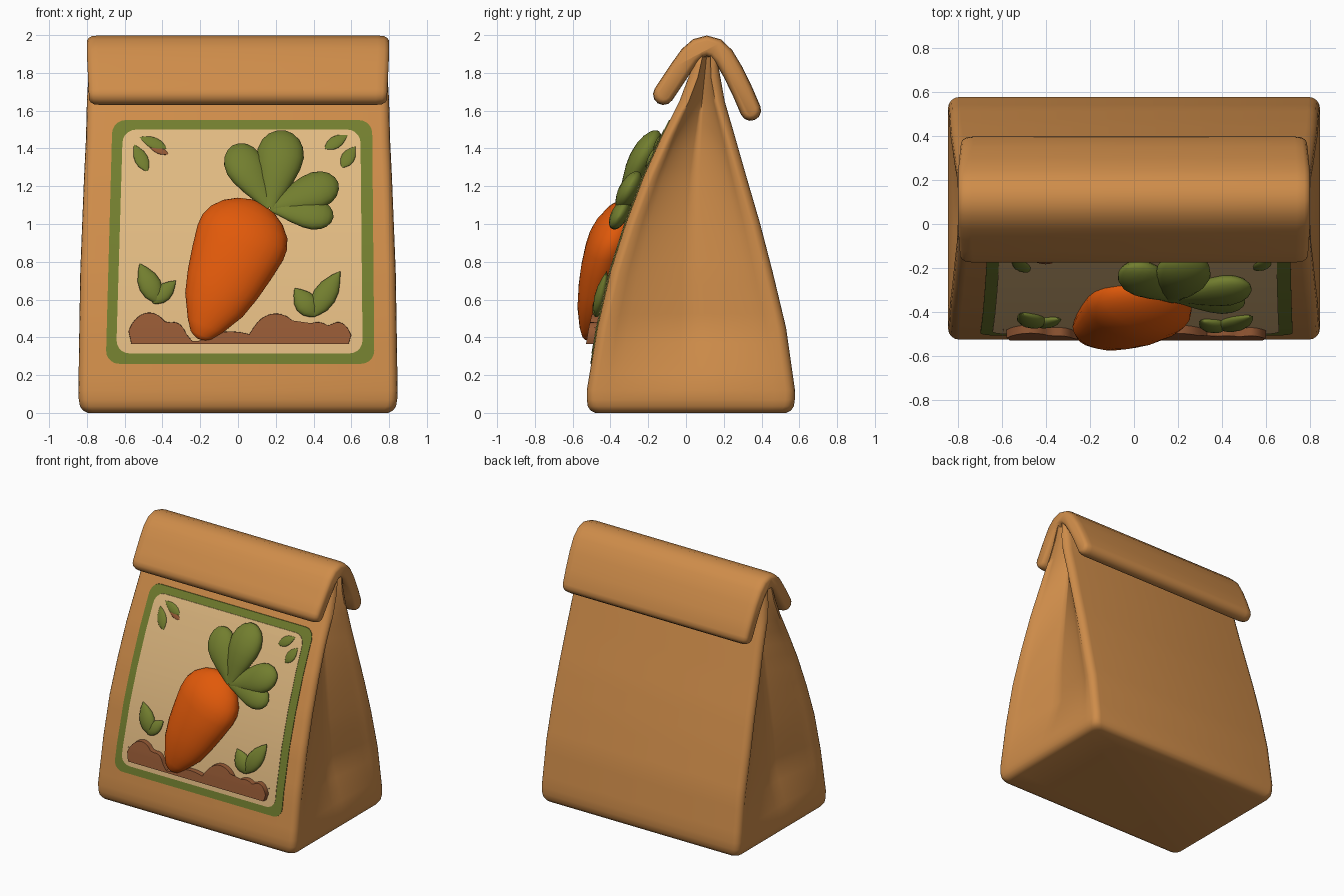
import bpy, bmesh, math
from mathutils import Vector

if "Cube" in bpy.data.objects:
    bpy.data.objects.remove(bpy.data.objects["Cube"])


def material(name, r, g, b):
    m = bpy.data.materials.new(name)
    m.use_nodes = True
    m.diffuse_color = (r, g, b, 1)
    m.node_tree.nodes["Principled BSDF"].inputs["Base Color"].default_value = (r, g, b, 1)
    return m


KRAFT = material("kraft paper", .62, .264, .068)
CREAM = material("cream label", .75, .49, .22)
GREEN = material("leaf green", .168, .208, .028)
ORANGE = material("carrot orange", .75, .10, .003)
SOIL = material("soil brown", .30, .10, .035)

# Bag stations: height, front y, back y, half width, gusset depth
STATIONS = [(0, -.525, .575, .84, 0), (.12, -.525, .577, .845, 0), (.45, -.47, .53, .84, .10),
            (.75, -.40, .458, .835, .11), (1.0, -.32, .393, .825, .12), (1.25, -.225, .32, .815, .13),
            (1.45, -.135, .263, .805, .13), (1.65, -.035, .205, .80, .12), (1.9, .06, .16, .785, .05)]


def station(z):
    """Bag measurements at any height."""
    for a, b in zip(STATIONS, STATIONS[1:]):
        if z <= b[0]:
            break
    t = (z - a[0]) / (b[0] - a[0])
    return [p + (q - p) * t for p, q in zip(a, b)][1:]


def on_front(x, z, lift):
    """Point standing out from the sloping front by lift."""
    return Vector((x, station(z)[0] - lift, z))


def finish(name, bm, mat, angle=50):
    bmesh.ops.recalc_face_normals(bm, faces=bm.faces)
    mesh = bpy.data.meshes.new(name)
    bm.to_mesh(mesh)
    bm.free()
    mesh.materials.append(mat)
    ob = bpy.data.objects.new(name, mesh)
    bpy.context.collection.objects.link(ob)
    bpy.ops.object.select_all(action='DESELECT')
    ob.select_set(True)
    bpy.context.view_layer.objects.active = ob
    bpy.ops.object.shade_smooth_by_angle(angle=math.radians(angle))


def loft(name, rings, mat, angle=50):
    """Skin a row of equal closed rings and cap both ends."""
    bm = bmesh.new()
    rows = [[bm.verts.new(p) for p in ring] for ring in rings]
    n = len(rows[0])
    for a, b in zip(rows, rows[1:]):
        for i in range(n):
            bm.faces.new((a[i], a[(i + 1) % n], b[(i + 1) % n], b[i]))
    bm.faces.new(rows[0])
    bm.faces.new(rows[-1])
    finish(name, bm, mat, angle)


def plate(name, outline, lift, mat, rounding=()):
    """Outline (x, z) draped over the bag front; rounding lists (inset, lift) steps inward."""
    bm = bmesh.new()
    bm.faces.new([bm.verts.new((x, 0, z)) for x, z in outline])
    for s in STATIONS:
        bmesh.ops.bisect_plane(bm, geom=bm.verts[:] + bm.edges[:] + bm.faces[:],
                               plane_co=(0, 0, s[0]), plane_no=(0, 0, 1))
    lifts = {v: -.01 for v in bm.verts}
    out = bmesh.ops.extrude_face_region(bm, geom=bm.faces[:], use_keep_orig=True)["geom"]
    front = [f for f in out if isinstance(f, bmesh.types.BMFace)]
    lifts.update((v, lift) for f in front for v in f.verts)
    for inset, height in rounding:
        bmesh.ops.inset_region(bm, faces=front, thickness=inset, use_even_offset=True)
        lifts.update((v, height) for f in front for v in f.verts)
    for v, d in lifts.items():
        v.co = on_front(v.co.x, v.co.z, d)
    finish(name, bm, mat)


def drop(name, start, end, radius, profile, lift, flat, mat):
    """Flattened round body from start to end, lying on the bag front."""
    a, b = Vector(start), Vector(end)
    side = Vector((a.y - b.y, b.x - a.x)).normalized()
    rings = []
    for t, r in profile:
        ring = []
        for k in range(24):
            ang = k * math.tau / 24
            p = a.lerp(b, t) + side * r * radius * math.cos(ang)
            ring.append(on_front(p.x, p.y, lift + flat * r * radius * math.sin(ang)))
        rings.append(ring)
    loft(name, rings, mat)


# Paper bag body with rounded corners and folded-in sides
def bag_ring(z, inset):
    f, b, w, depth = station(z)
    f, b, w = f + inset, b - inset, w - inset
    r = min(.05, .3 * (b - f))
    arc = [(math.sin(i * math.pi / 8), math.cos(i * math.pi / 8)) for i in range(5)]
    half = [(w - r + r * s, f + r - r * c) for s, c in arc]
    for i in range(1, 16):
        t = i / 16
        edge = 1 - abs(2 * t - 1)
        d = min(depth * edge ** .7, max(0, z - .1) * .32)
        half.append((w - d, f + r + (b - f - 2 * r) * t))
    half += [(w - r + r * s, b - r + r * c) for s, c in reversed(arc)]
    return [(x, y, z) for x, y in half] + [(-x, y, z) for x, y in reversed(half)]


levels = [(0, .045), (.012, .02), (.035, .005), (.07, 0)]
for lo, hi in zip(STATIONS[1:], STATIONS[2:]):
    levels += [(lo[0] + (hi[0] - lo[0]) * i / 4, 0) for i in range(4)]
loft("bag_body", [bag_ring(z, i) for z, i in levels + [(1.9, 0)]], KRAFT, 85)

# Rolled top draped over the bag mouth
SPINE = [Vector(p) for p in ((-.119, 1.686), (-.08, 1.745), (-.03, 1.82), (.02, 1.89), (.065, 1.93),
                             (.11, 1.942), (.155, 1.93), (.2, 1.887), (.25, 1.803), (.3, 1.70), (.342, 1.602))]


def fold_ring(x, half):
    last = len(SPINE) - 1
    along = [(SPINE[min(i + 1, last)] - SPINE[max(i - 1, 0)]).normalized() * half for i in range(last + 1)]
    across = [Vector((-d.y, d.x)) for d in along]
    turn = [(math.cos(k * math.pi / 6), math.sin(k * math.pi / 6)) for k in range(1, 6)]
    loop = [p + n for p, n in zip(SPINE, across)]
    loop += [SPINE[-1] + across[-1] * c + along[-1] * s for c, s in turn]
    loop += [p - n for p, n in reversed(list(zip(SPINE, across)))]
    loop += [SPINE[0] - across[0] * c - along[0] * s for c, s in turn]
    return [(x * (1 - .06 * max(0, 1.9 - q.y)), q.x, q.y) for q in loop]


ends = [(.80, .028), (.792, .042), (.775, .052), (.74, .056)]
loft("rolled_top", [fold_ring(-x, h) for x, h in ends]
     + [fold_ring(x, h) for x, h in reversed(ends)], KRAFT)


# Front label: green border under a cream panel, narrowing slightly upward
def rounded(x0, x1, z0, z1, r):
    pts = []
    for cx, cz, q in ((x1 - r, z1 - r, 0), (x0 + r, z1 - r, 1), (x0 + r, z0 + r, 2), (x1 - r, z0 + r, 3)):
        for k in range(6):
            a = (q + k / 5) * math.pi / 2
            x, z = cx + r * math.cos(a), cz + r * math.sin(a)
            taper = .012 if x > 0 else -.035
            pts.append((x - taper * (z - z0) / (z1 - z0), z))
    return pts


plate("label_border", rounded(-.70, .722, .26, 1.55, .07), .005, GREEN)
plate("label_panel", rounded(-.645, .66, .315, 1.50, .07), .008, CREAM)

# Soil mounds: a row of overlapping humps (centre, height, half width)
HUMPS = [(-.47, .205, .145), (-.34, .155, .10), (-.04, .105, .2), (.20, .20, .165),
         (.42, .155, .13), (.53, .155, .10)]


def soil_top(x):
    return .345 + max([.055] + [h * math.sqrt(max(0, 1 - ((x - c) / w) ** 2)) for c, h, w in HUMPS])


xs = [-.60 + i * 1.22 / 60 for i in range(61)]
plate("soil_mounds", [(-.58, .345), (.60, .345)] + [(x, soil_top(x)) for x in reversed(xs)],
      .022, SOIL, [(.008, .036), (.012, .045)])

# Carrot root
ROOT = [(0, .05), (.01, .14), (.03, .24), (.1, .40), (.25, .66), (.4, .80), (.55, .90), (.7, .98),
        (.78, .97), (.85, .88), (.92, .68), (.97, .42), (.995, .15), (1, .03)]
drop("carrot_root", (-.205, .39), (.105, 1.12), .25, ROOT, .04, .56, ORANGE)

# Leaf shapes, blunt for the carrot top and pointed for sprouts
BLUNT = [(0, .3), (.15, .46), (.35, .74), (.55, .95), (.7, 1), (.83, .88), (.92, .66), (.98, .34), (1, .03)]
POINTED = [(0, .05), (.08, .42), (.25, .85), (.45, 1), (.65, .86), (.85, .45), (1, .03)]
for name, end, r in (("left", (-.03, 1.415), .103), ("middle", (.25, 1.495), .125),
                     ("right", (.53, 1.22), .098), ("lower", (.505, 1.035), .082)):
    drop("carrot_leaf_" + name, (.17, 1.09), end, r, BLUNT, .05, .6, GREEN)

# Sprouts growing from the soil
for i, (a, b, r) in enumerate((((-.42, .58), (-.52, .79), .06), ((-.45, .58), (-.33, .70), .045),
                               ((.41, .51), (.30, .66), .06), ((.39, .51), (.54, .75), .062))):
    drop("sprout_leaf_%d" % (i + 1), a, b, r, POINTED, .02, .55, GREEN)

# Small loose leaves in the upper label corners
for i, (a, b, r, m) in enumerate((((-.48, 1.28), (-.55, 1.42), .036, GREEN),
                                  ((-.38, 1.40), (-.52, 1.46), .03, GREEN),
                                  ((-.37, 1.37), (-.48, 1.42), .02, SOIL),
                                  ((.46, 1.40), (.58, 1.47), .033, GREEN),
                                  ((.55, 1.30), (.62, 1.41), .036, GREEN))):
    drop("corner_leaf_%d" % (i + 1), a, b, r, POINTED, .008, .4, m)
